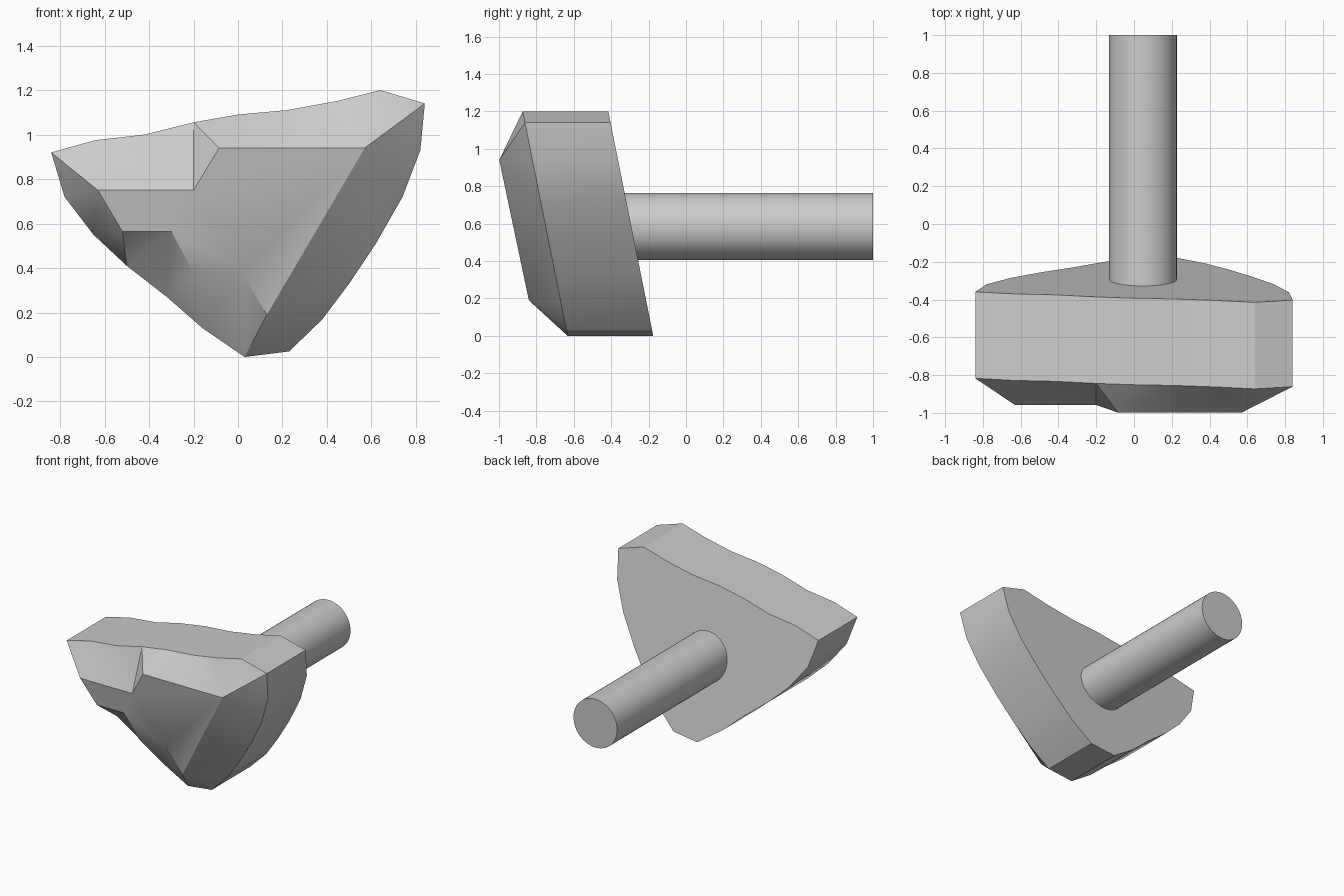
import bpy, bmesh, math

cube = bpy.data.objects.get("Cube")
if cube:
    bpy.data.objects.remove(cube, do_unlink=True)

# Single plain grey material
grey = bpy.data.materials.new("plain grey")
grey.use_nodes = True
colour = (0.6, 0.6, 0.6, 1)
grey.diffuse_color = colour
grey.node_tree.nodes["Principled BSDF"].inputs["Base Color"].default_value = colour


def finish(obj, angle):
    obj.data.materials.append(grey)
    bpy.ops.object.select_all(action="DESELECT")
    obj.select_set(True)
    bpy.context.view_layer.objects.active = obj
    bpy.ops.object.shade_smooth_by_angle(angle=math.radians(angle))


# Outline of the block (x, z), clockwise from the left tip
outline = [(-.84, .92), (-.64, .975), (-.42, 1), (-.2, 1.055), (0, 1.09), (.22, 1.11),
           (.44, 1.15), (.64, 1.2), (.84, 1.14), (.82, .93), (.74, .72), (.62, .51),
           (.5, .33), (.38, .17), (.23, .025), (.03, 0), (-.16, .13), (-.32, .27),
           (-.5, .41), (-.65, .55), (-.78, .72)]

# Stepped front facet: corner (x, z) and the last outline point it fans out to
facet = [((-.63, .75), 1), ((-.2, .75), 3), ((-.085, .94), 5), ((.57, .94), 11),
         ((.13, .19), 15), ((.015, .38), 16), ((-.2, .38), 17), ((-.3, .565), 18),
         ((-.52, .565), 19)]


def leaning_loop(bm, points, y, slope):
    return [bm.verts.new((x, y - slope * z, z)) for x, z in points]


# Leaning block with bevelled, stepped front
bm = bmesh.new()
back = leaning_loop(bm, outline, -.175, .2)
rim = leaning_loop(bm, outline, -.633, .2)
front = leaning_loop(bm, [p for p, _ in facet], -.8, .211)
bm.faces.new(back)
bm.faces.new(front)
n = len(rim)
for i in range(n):
    j = (i + 1) % n
    bm.faces.new((back[i], back[j], rim[j], rim[i]))
start = facet[-1][1] - n
for k, (_, end) in enumerate(facet):
    for i in range(start, end):
        bm.faces.new((rim[i % n], rim[(i + 1) % n], front[k]))
    bm.faces.new((rim[end % n], front[(k + 1) % len(front)], front[k]))
    start = end
bmesh.ops.recalc_face_normals(bm, faces=bm.faces[:])
mesh = bpy.data.meshes.new("angled_block")
bm.to_mesh(mesh)
bm.free()
block = bpy.data.objects.new("angled_block", mesh)
bpy.context.collection.objects.link(block)
finish(block, 30)

# Round peg running out of the back
y0, y1 = -.4, 1
bpy.ops.mesh.primitive_cylinder_add(vertices=48, radius=.18, depth=y1 - y0,
                                    location=(.047, (y0 + y1) / 2, .585),
                                    rotation=(math.pi / 2, 0, 0))
peg = bpy.context.object
peg.name = "back_peg"
finish(peg, 30)
